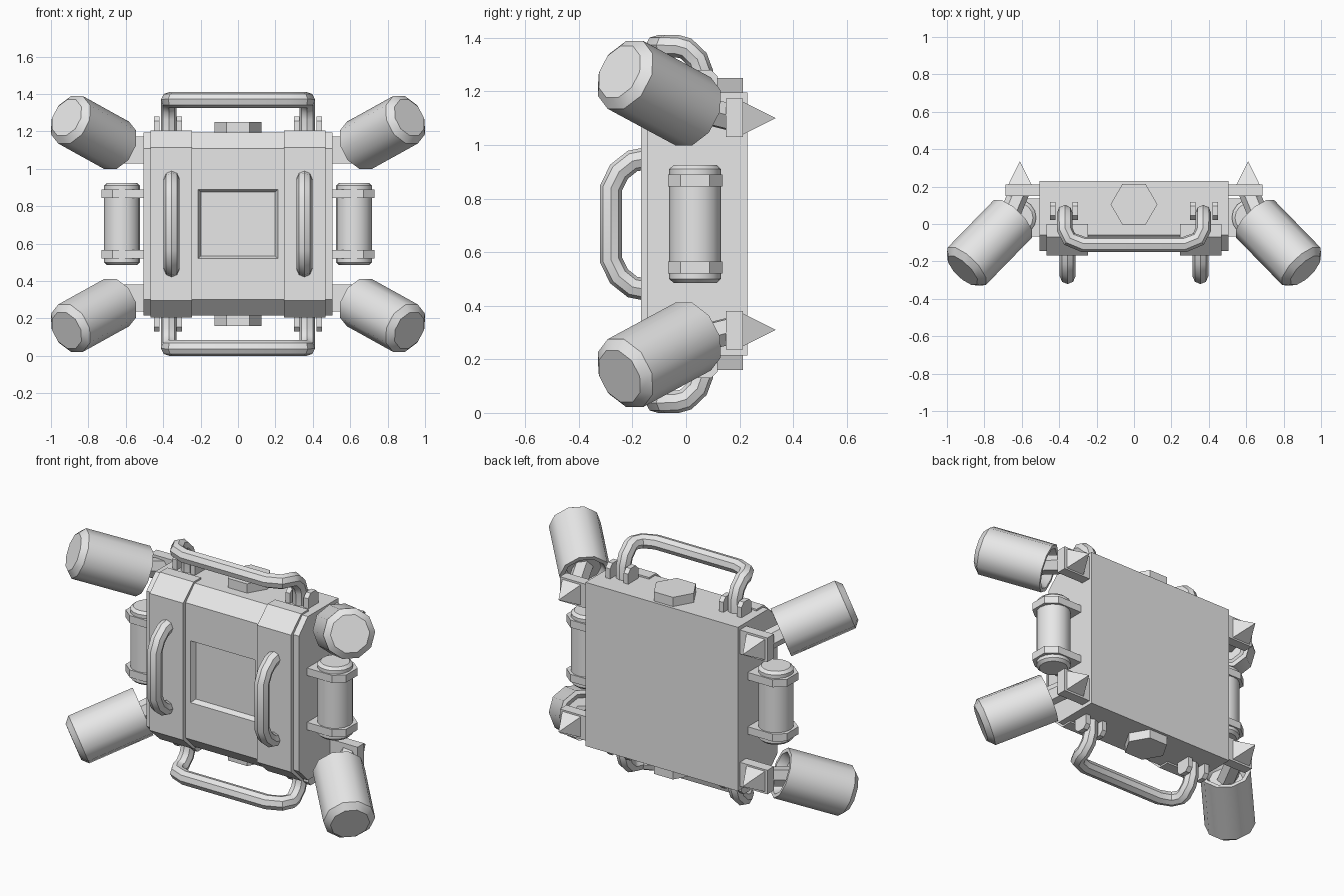
import bpy, bmesh, math
from math import copysign, radians
from mathutils import Vector, Matrix

if "Cube" in bpy.data.objects:
    bpy.data.objects.remove(bpy.data.objects["Cube"])

MID = 0.705  # height of the horizontal mirror plane
CORNERS = [(sx, sz) for sx in (1, -1) for sz in (1, -1)]

grey = bpy.data.materials.new("plain_grey")
grey.use_nodes = True
grey.diffuse_color = (0.8, 0.8, 0.8, 1)
grey.node_tree.nodes["Principled BSDF"].inputs["Base Color"].default_value = (0.8, 0.8, 0.8, 1)


def side_name(name, sx, sz):
    return f"{name}_{'left' if sx > 0 else 'right'}_{'upper' if sz > 0 else 'lower'}"


def smooth(obj, angle):
    bpy.ops.object.select_all(action='DESELECT')
    obj.select_set(True)
    bpy.context.view_layer.objects.active = obj
    bpy.ops.object.shade_smooth_by_angle(angle=radians(angle))


def finish(bm, name, sx=1, sz=1, angle=0):
    """Mirror the part into its corner, lift it to the mid plane, make the object."""
    bm.transform(Matrix.Translation((0, 0, MID)) @ Matrix.Diagonal((sx, 1, sz, 1)))
    bmesh.ops.recalc_face_normals(bm, faces=bm.faces)
    mesh = bpy.data.meshes.new(name)
    bm.to_mesh(mesh)
    bm.free()
    mesh.materials.append(grey)
    obj = bpy.data.objects.new(name, mesh)
    bpy.context.collection.objects.link(obj)
    if angle:
        smooth(obj, angle)
    return obj


def prism(points, axis, lo, hi):
    """Extrude a 2D outline along x or z."""
    bm = bmesh.new()
    place = (lambda p, t: (t, p[0], p[1])) if axis == 'x' else (lambda p, t: (p[0], p[1], t))
    rings = [[bm.verts.new(place(p, t)) for p in points] for t in (lo, hi)]
    for ring in rings:
        bm.faces.new(ring)
    for i in range(len(points)):
        j = (i + 1) % len(points)
        bm.faces.new((rings[0][i], rings[0][j], rings[1][j], rings[1][i]))
    return bm


def lathe(profile, start, direction, sides, phase=0.0):
    """Revolve (radius, distance) pairs around an axis."""
    bm = bmesh.new()
    turn = Vector(direction).to_track_quat('Z', 'Y')
    rings = []
    for r, t in profile:
        count = sides if r else 1
        ring = []
        for i in range(count):
            a = math.tau * (i + phase) / sides
            co = Vector((r * math.cos(a), r * math.sin(a), t))
            ring.append(bm.verts.new(Vector(start) + turn @ co))
        rings.append(ring)
    for a, b in zip(rings, rings[1:]):
        for i in range(sides):
            j = (i + 1) % sides
            if len(a) == 1:
                bm.faces.new((a[0], b[i], b[j]))
            elif len(b) == 1:
                bm.faces.new((a[i], a[j], b[0]))
            else:
                bm.faces.new((a[i], a[j], b[j], b[i]))
    return bm


def tube(name, points, radius):
    """Round bar along a path."""
    curve = bpy.data.curves.new(name, 'CURVE')
    curve.dimensions = '3D'
    curve.bevel_depth = radius
    curve.bevel_resolution = 2
    curve.use_fill_caps = True
    spline = curve.splines.new('POLY')
    spline.points.add(len(points) - 1)
    for p, co in zip(spline.points, points):
        p.co = (*co, 1)
    curve.materials.append(grey)
    obj = bpy.data.objects.new(name, curve)
    bpy.context.collection.objects.link(obj)
    bpy.ops.object.select_all(action='DESELECT')
    obj.select_set(True)
    bpy.context.view_layer.objects.active = obj
    bpy.ops.object.convert(target='MESH')
    smooth(bpy.context.view_layer.objects.active, 35)


def slab_outline(back, shoulder, front, half, front_half):
    return [(back, -half), (back, half), (shoulder, half), (front, front_half),
            (front, -front_half), (shoulder, -half)]


# Case with a sunken front panel
bm = prism(slab_outline(0.23, -0.06, -0.145, 0.49, 0.405), 'x', -0.505, 0.505)
bmesh.ops.recalc_face_normals(bm, faces=bm.faces)
panel = min(bm.faces, key=lambda f: f.calc_center_median().y)
bmesh.ops.inset_individual(bm, faces=[panel], thickness=0.1)
for v in panel.verts:
    v.co.x = copysign(0.213, v.co.x)
    v.co.z = copysign(0.185, v.co.z)
bmesh.ops.inset_individual(bm, faces=[panel], thickness=0.02, depth=-0.03)
finish(bm, "case")

# Raised bands and front grips
grip = [(-0.12, 0.25), (-0.2, 0.235), (-0.25, 0.195), (-0.28, 0.135)]
grip += [(y, -h) for y, h in reversed(grip)]
for sx, side in ((1, "left"), (-1, "right")):
    bm = prism(slab_outline(0.0, -0.07, -0.168, 0.5, 0.41), 'x', 0.245, 0.468)
    finish(bm, f"band_{side}", sx)
    tube(f"front_grip_{side}", [(0.355 * sx, y, MID + h) for y, h in grip], 0.042)

# Carry handles and hexagonal caps on top and bottom
half_bar = [(0.37, 0.06, 0.47), (0.37, 0.06, 0.565), (0.37, 0.042, 0.615), (0.37, 0.0, 0.655),
            (0.37, -0.03, 0.663), (0.345, -0.08, 0.663), (0.27, -0.11, 0.663)]
bar = half_bar + [(-x, y, h) for x, y, h in reversed(half_bar)]
for sz, end in ((1, "upper"), (-1, "lower")):
    tube(f"carry_handle_{end}", [(x, y, MID + h * sz) for x, y, h in bar], 0.042)
    bm = lathe([(0, 0), (0.125, 0), (0.125, 0.065), (0, 0.065)], (0, 0.105, 0.48), (0, 0, 1), 6)
    finish(bm, f"hex_cap_{end}", 1, sz)

# Side canisters
for sx, side in ((1, "left"), (-1, "right")):
    bm = lathe([(0, -0.22), (0.08, -0.22), (0.097, -0.205), (0.097, 0.205), (0.08, 0.22), (0, 0.22)],
               (0.62, 0.034, 0), (0, 0, 1), 16)
    finish(bm, f"canister_{side}", sx, 1, 35)

clamp = [(0.49, -0.068), (0.67, -0.068), (0.73, -0.02), (0.73, 0.088), (0.67, 0.137), (0.49, 0.137)]
lug = [(0.022, 0.48), (0.118, 0.48), (0.118, 0.55), (0.095, 0.575), (0.045, 0.575), (0.022, 0.55)]
aim = Vector((0.65, -0.667, 0.36)).normalized()
nozzle_base = Vector((0.648, 0.027, 0.42))
mount = Vector((0.61, 0.18, 0.395))

for sx, sz in CORNERS:
    # Canister clamps and handle lugs
    finish(prism(clamp, 'z', 0.14, 0.185), side_name("canister_clamp", sx, sz), sx, sz)
    for n, x in (("inner", 0.30), ("outer", 0.42)):
        finish(prism(lug, 'x', x, x + 0.03), side_name(f"{n}_handle_lug", sx, sz), sx, sz)

    # Corner plate with its rear spike
    plate = [(0.49, 0.15), (0.687, 0.15), (0.687, 0.212), (0.49, 0.212)]
    finish(prism(plate, 'z', 0.324, 0.468), side_name("corner_plate", sx, sz), sx, sz)
    bm = lathe([(0, 0), (0.088, 0), (0, 0.125)], (0.61, 0.21, 0.395), (0, 1, 0), 4, 0.5)
    finish(bm, side_name("rear_spike", sx, sz), sx, sz)

    # Arm and barrel pointing outward from the corner
    reach = nozzle_base + aim * 0.07 - mount
    bm = lathe([(0, 0), (0.055, 0), (0.055, reach.length), (0, reach.length)], mount, reach, 6)
    finish(bm, side_name("barrel_arm", sx, sz), sx, sz)
    bm = lathe([(0, 0.05), (0.095, 0.05), (0.12, 0), (0.143, 0), (0.143, 0.38), (0.108, 0.412), (0, 0.412)],
               nozzle_base, aim, 10)
    finish(bm, side_name("barrel", sx, sz), sx, sz, 40)
